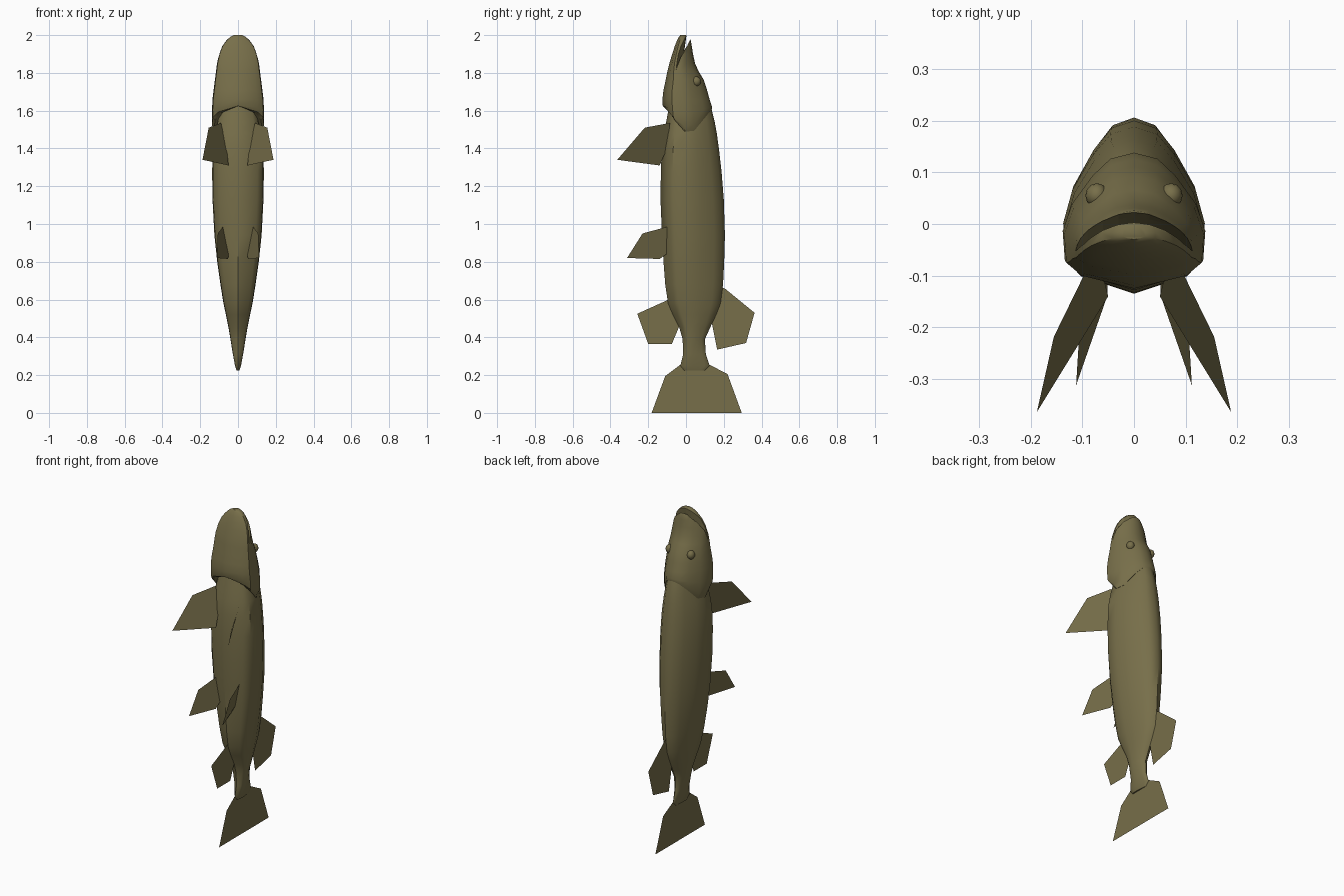
import bpy, bmesh, math

if "Cube" in bpy.data.objects:
    bpy.data.objects.remove(bpy.data.objects["Cube"])

olive = bpy.data.materials.new("olive_green")
olive.diffuse_color = (0.185, 0.158, 0.068, 1)
olive.use_nodes = True
olive.node_tree.nodes["Principled BSDF"].inputs["Base Color"].default_value = olive.diffuse_color

# Half cross-section: (height fraction belly to back, width fraction)
SECTION = [(0, 0), (.1, .75), (.2, .97), (.42, 1), (.62, .87), (.83, .58), (.955, .33), (1, 0)]
LOOP = SECTION + [(t, -w) for t, w in SECTION[-2:0:-1]]


def make(name, bm, smooth=True, angle=40):
    bmesh.ops.recalc_face_normals(bm, faces=bm.faces)
    me = bpy.data.meshes.new(name)
    bm.to_mesh(me)
    bm.free()
    me.materials.append(olive)
    ob = bpy.data.objects.new(name, me)
    bpy.context.collection.objects.link(ob)
    if smooth:
        shade(ob, angle)
    return ob


def shade(ob, angle=40):
    bpy.ops.object.select_all(action='DESELECT')
    ob.select_set(True)
    bpy.context.view_layer.objects.active = ob
    bpy.ops.object.shade_smooth_by_angle(angle=math.radians(angle))


def loft(name, rings, lift=lambda i, t: 0):
    """Skin closed rings given as (z, belly y, back y, half width)."""
    bm = bmesh.new()
    loops = [[bm.verts.new((w * hw, lo + t * (hi - lo), z + lift(i, t))) for t, w in LOOP]
             for i, (z, lo, hi, hw) in enumerate(rings)]
    n = len(LOOP)
    for a, b in zip(loops, loops[1:]):
        for k in range(n):
            bm.faces.new((a[k], a[(k + 1) % n], b[(k + 1) % n], b[k]))
    bm.faces.new(loops[0][::-1])
    bm.faces.new(loops[-1])
    return make(name, bm)


# Trunk, from tail root up to inside the head
loft("body", [
    (.225, -.01, .10, .008), (.25, -.03, .125, .016), (.31, -.015, .105, .027),
    (.39, -.018, .10, .04), (.45, -.035, .127, .05), (.52, -.07, .16, .064),
    (.58, -.095, .183, .077), (.68, -.11, .196, .093), (.80, -.119, .202, .11),
    (.94, -.127, .206, .125), (1.13, -.135, .20, .135), (1.28, -.133, .188, .137),
    (1.40, -.128, .174, .133), (1.48, -.118, .163, .122), (1.54, -.105, .152, .11),
    (1.62, -.09, .132, .095), (1.70, -.07, .10, .075)])


# Head with gill covers: rear edge swept back at the cheeks
def gill(i, t):
    amount = (1, 1, .75, .25)[i] if i < 4 else 0
    return amount * (.14 * max(0, 1 - t / .42) ** 1.3 + .12 * max(0, (t - .6) / .4))


head = loft("head", [
    (1.50, -.09, .13, .10), (1.488, -.108, .137, .126), (1.52, -.118, .137, .137),
    (1.59, -.123, .138, .138), (1.66, -.125, .125, .135), (1.71, -.119, .111, .129),
    (1.765, -.107, .093, .122), (1.81, -.098, .066, .116), (1.85, -.088, .048, .111),
    (1.90, -.073, .037, .10), (1.94, -.06, .031, .085), (1.97, -.048, .026, .063),
    (1.99, -.038, .014, .042), (2.0, -.03, 0, .022)], gill)

# Arched wedge that opens the mouth
bm = bmesh.new()
rows = []
for i in range(13):
    x = -.18 + .03 * i
    mid = lambda z: .01 - 3 * x * x - .15 * (1.97 - z)
    rows.append([bm.verts.new((x, y, z)) for y, z in
                 ((mid(1.815), 1.815), (mid(1.91) + .011, 1.91), (mid(2.06) + .012, 2.06),
                  (mid(2.06) - .012, 2.06), (mid(1.91) - .011, 1.91))])
for a, b in zip(rows, rows[1:]):
    for k in range(5):
        bm.faces.new((a[k], a[(k + 1) % 5], b[(k + 1) % 5], b[k]))
bm.faces.new(rows[0][::-1])
bm.faces.new(rows[-1])
cutter = make("mouth_cutter", bm, False)
cutter.hide_render = True
cut = head.modifiers.new("mouth", 'BOOLEAN')
cut.operation = 'DIFFERENCE'
cut.solver = 'EXACT'
cut.object = cutter
bpy.context.view_layer.objects.active = head
bpy.ops.object.modifier_apply(modifier="mouth")
bpy.data.objects.remove(cutter)
shade(head)

# Eyes
for side, label in ((1, "right"), (-1, "left")):
    bm = bmesh.new()
    bmesh.ops.create_uvsphere(bm, u_segments=12, v_segments=8, radius=1)
    for v in bm.verts:
        v.co = (side * .072 + v.co.x * .022, .055 + v.co.y * .024, 1.755 + v.co.z * .026)
    make(label + "_eye", bm)


# Flat fins
def fin(name, points):
    bm = bmesh.new()
    bm.faces.new([bm.verts.new(p) for p in points])
    make(name, bm, False)


PECTORAL = [(.09, -.085, 1.535), (.155, -.218, 1.51), (.188, -.364, 1.34), (.05, -.14, 1.31), (.06, -.10, 1.40)]
PELVIC = [(.08, -.10, .985), (.107, -.23, .95), (.112, -.312, .82), (.052, -.14, .815), (.05, -.09, .85)]
for side, label in ((1, "right"), (-1, "left")):
    fin(label + "_pectoral_fin", [(side * x, y, z) for x, y, z in PECTORAL])
    fin(label + "_pelvic_fin", [(side * x, y, z) for x, y, z in PELVIC])

MIDLINE = {
    "anal_fin": [(-.08, .605), (-.258, .525), (-.20, .365), (-.075, .365), (-.035, .46), (-.03, .52)],
    "dorsal_fin": [(.18, .67), (.21, .655), (.363, .53), (.318, .37), (.165, .335), (.138, .47), (.14, .55)],
    "tail_fin": [(-.03, .255), (-.11, .195), (-.182, 0), (.295, 0), (.22, .205), (.125, .255), (.05, .23)],
}
for name, pts in MIDLINE.items():
    fin(name, [(0, y, z) for y, z in pts])
